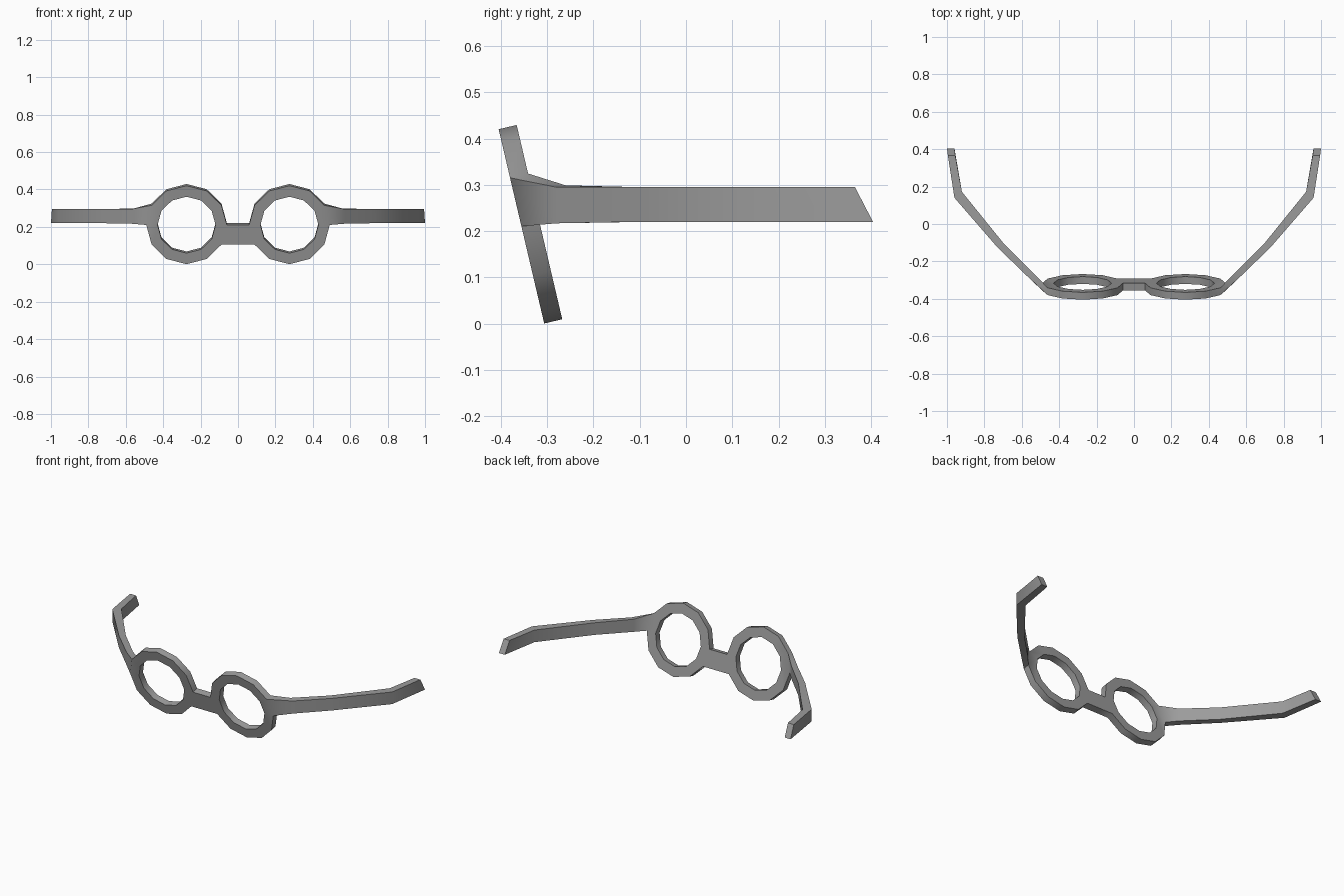
import bpy, bmesh, math
from mathutils import Vector

if "Cube" in bpy.data.objects:
    bpy.data.objects.remove(bpy.data.objects["Cube"])

TILT = math.radians(13.2)
CENTRE = Vector((0, -0.336, 0.215))
UP = Vector((0, -math.sin(TILT), math.cos(TILT)))
BACK = Vector((0, math.cos(TILT), math.sin(TILT)))
LENS_X, R_OUT, R_IN, HALF, N = 0.275, 0.2155, 0.155, 0.02, 12

bm = bmesh.new()


def tilted(u, v, w):
    """Vertex on the leaning lens plane: u across, v up, w back."""
    return bm.verts.new(CENTRE + Vector((u, 0, 0)) + UP * v + BACK * w)


def ring(r, w):
    return [tilted(LENS_X + r * math.cos(i * math.tau / N),
                   r * math.sin(i * math.tau / N), w) for i in range(N)]


def skin(a, b):
    """Four side faces between two quad cross-sections."""
    for i in range(4):
        j = (i + 1) % 4
        bm.faces.new((a[i], a[j], b[j], b[i]))


# lens rim, open where the arm (side 0) and bridge (side 6) join
fo, fi = ring(R_OUT, -HALF), ring(R_IN, -HALF)
bo, bi = ring(R_OUT, HALF), ring(R_IN, HALF)
for i in range(N):
    j = (i + 1) % N
    bm.faces.new((fo[i], fo[j], fi[j], fi[i]))
    bm.faces.new((bo[i], bi[i], bi[j], bo[j]))
    bm.faces.new((fi[i], fi[j], bi[j], bi[i]))
    if i not in (0, 6):
        bm.faces.new((fo[i], bo[i], bo[j], fo[j]))

# half bridge to the mirror plane
v_low = R_OUT * math.sin(math.radians(210))
mid = [tilted(0, 0, -HALF), tilted(0, v_low, -HALF),
       tilted(0, v_low, HALF), tilted(0, 0, HALF)]
skin([fo[6], fo[7], bo[7], bo[6]], mid)

# arm sections: outer top, outer bottom, inner bottom, inner top
sections = [
    [(.57, -.28, .295), (.57, -.28, .217), (.54, -.26, .221), (.54, -.26, .299)],
    [(.73, -.125, .295), (.73, -.125, .22), (.70, -.10, .22), (.70, -.10, .295)],
    [(.96, .14, .295), (.96, .14, .22), (.92, .172, .22), (.92, .172, .295)],
    [(.995, .365, .295), (1.0, .404, .22), (.96, .404, .22), (.955, .365, .295)],
]
prev = [fo[1], fo[0], bo[0], bo[1]]
for sec in sections:
    cur = [bm.verts.new(p) for p in sec]
    skin(prev, cur)
    prev = cur
bm.faces.new(prev)

mesh = bpy.data.meshes.new("glasses_frame")
bm.to_mesh(mesh)
bm.free()
frame = bpy.data.objects.new("glasses_frame", mesh)
bpy.context.collection.objects.link(frame)

# dark grey frame
grey = bpy.data.materials.new("dark_grey")
grey.diffuse_color = (0.33, 0.33, 0.33, 1)
grey.use_nodes = True
grey.node_tree.nodes["Principled BSDF"].inputs["Base Color"].default_value = grey.diffuse_color
mesh.materials.append(grey)

# mirror to the other side, then shade
frame.modifiers.new("mirror", 'MIRROR').use_clip = True
bpy.context.view_layer.objects.active = frame
frame.select_set(True)
bpy.ops.object.modifier_apply(modifier="mirror")
bm = bmesh.new()
bm.from_mesh(mesh)
bmesh.ops.recalc_face_normals(bm, faces=bm.faces)
bm.to_mesh(mesh)
bm.free()
bpy.ops.object.shade_smooth_by_angle(angle=math.radians(50))
